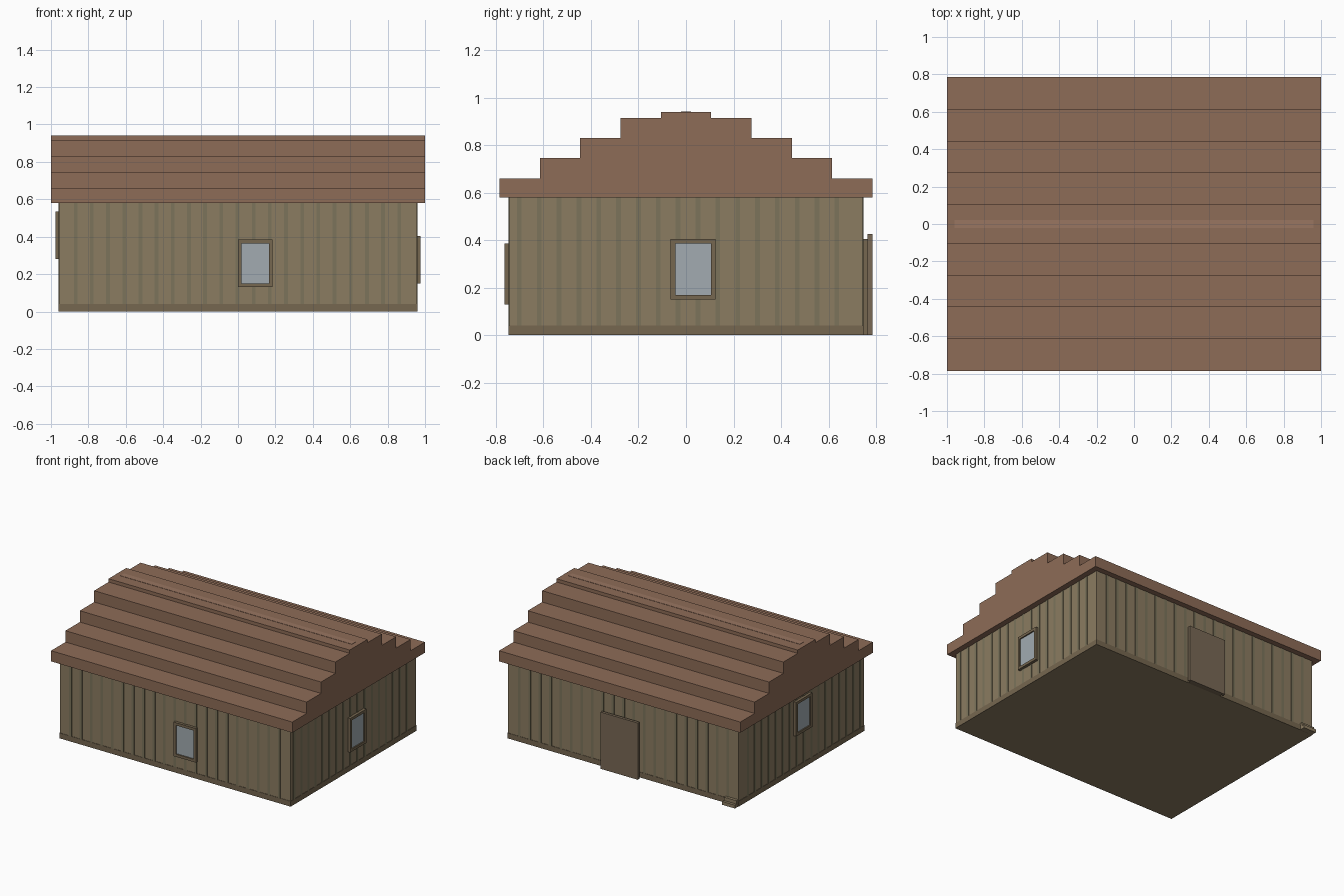
import bpy, bmesh

if "Cube" in bpy.data.objects:
    bpy.data.objects.remove(bpy.data.objects["Cube"])

def mat(name, c):
    m = bpy.data.materials.new(name)
    m.diffuse_color = (*c, 1)
    m.use_nodes = True
    m.node_tree.nodes["Principled BSDF"].inputs["Base Color"].default_value = m.diffuse_color
    return m

WALL = mat("wall", (.26, .20, .12))
BATTEN = mat("batten", (.20, .175, .105))
TRIM = mat("trim", (.18, .135, .08))
ROOF = mat("roof", (.27, .15, .095))
RIDGE = mat("ridge", (.32, .18, .12))
GLASS = mat("glass", (.36, .41, .44))
DOOR = mat("door", (.19, .14, .09))
MOSS = mat("moss", (.18, .17, .09))

def boxes(name, ranges, m):
    """One object from boxes given as (x0, x1, y0, y1, z0, z1)."""
    bm = bmesh.new()
    for x0, x1, y0, y1, z0, z1 in ranges:
        for v in bmesh.ops.create_cube(bm, size=1)["verts"]:
            v.co = ((x0 + x1) / 2 + v.co.x * (x1 - x0),
                    (y0 + y1) / 2 + v.co.y * (y1 - y0),
                    (z0 + z1) / 2 + v.co.z * (z1 - z0))
    me = bpy.data.meshes.new(name)
    bm.to_mesh(me)
    bm.free()
    me.materials.append(m)
    ob = bpy.data.objects.new(name, me)
    bpy.context.collection.objects.link(ob)
    return ob

WX, WY, H = .956, .743, .58

# Walls
boxes("walls", [(-WX, WX, -WY, WY, 0, H)], WALL)

# Vertical battens on all four walls
P = .003
battens = []
for i in range(22):
    x = -.95 + (i + .95) * .0865
    if x < WX - .02:
        battens += [(x - .01, x + .01, s * WY - P, s * WY + P, .04, H) for s in (-1, 1)]
for i in range(17):
    y = -WY + (i + .5) * .0835
    if y < WY - .02:
        battens += [(s * WX - P, s * WX + P, y - .01, y + .01, .04, H) for s in (-1, 1)]
boxes("wall_battens", battens, BATTEN)

# Base skirt
boxes("base_skirt", [(-WX - P, WX + P, s * WY - P, s * WY + P, 0, .04) for s in (-1, 1)] +
      [(s * WX - P, s * WX + P, -WY, WY, 0, .04) for s in (-1, 1)], TRIM)

# Stepped roof: mirrored profile extruded along x
half = []
for y, z0, z1 in ((.785, .58, .66), (.615, .66, .745), (.445, .745, .83),
                  (.275, .83, .915), (.105, .915, .94)):
    half += [(y, z0), (y, z1)]
profile = half + [(-y, z) for y, z in reversed(half)]
bm = bmesh.new()
face = bm.faces.new([bm.verts.new((-1, y, z)) for y, z in profile])
ext = bmesh.ops.extrude_face_region(bm, geom=[face])["geom"]
bmesh.ops.translate(bm, vec=(2, 0, 0), verts=[g for g in ext if isinstance(g, bmesh.types.BMVert)])
bmesh.ops.recalc_face_normals(bm, faces=bm.faces)
me = bpy.data.meshes.new("stepped_roof")
bm.to_mesh(me)
bm.free()
me.materials.append(ROOF)
bpy.context.collection.objects.link(bpy.data.objects.new("stepped_roof", me))

# Ridge strip and moss patch
boxes("ridge_strip", [(-.96, .96, -.022, .022, .93, .942)], RIDGE)
boxes("moss_patch", [(-.81, -.755, -.585, -.53, .655, .663)], MOSS)

def window(name, axis, side, a0, a1, z0, z1):
    """Framed window on the wall facing side * axis."""
    w, b = (WX if axis == "x" else WY), .02
    def place(p, q, lo, hi, depth):
        d0, d1 = sorted((side * (w - .01), side * (w + depth)))
        return (d0, d1, p, q, lo, hi) if axis == "x" else (p, q, d0, d1, lo, hi)
    boxes(name + "_frame", [place(a0, a1, z0, z0 + b, .021), place(a0, a1, z1 - b, z1, .021),
                            place(a0, a0 + b, z0 + b, z1 - b, .021),
                            place(a1 - b, a1, z0 + b, z1 - b, .021)], TRIM)
    boxes(name + "_glass", [place(a0 + b, a1 - b, z0 + b, z1 - b, .012)], GLASS)

# Windows
window("front_window", "y", -1, 0, .185, .13, .385)
window("right_window", "x", 1, -.065, .125, .15, .405)
window("left_window", "x", -1, -.1, .09, .28, .535)

# Back door
boxes("door_backing", [(-.135, .145, WY - .01, .765, 0, .405)], TRIM)
boxes("door", [(-.15, .16, .764, .785, 0, .425)], DOOR)

# Small steps at the back corner
boxes("corner_steps", [(-.955, -.85, WY - .01, .785, 0, .025),
                       (-.955, -.85, WY - .01, .765, .025, .05)], WALL)
